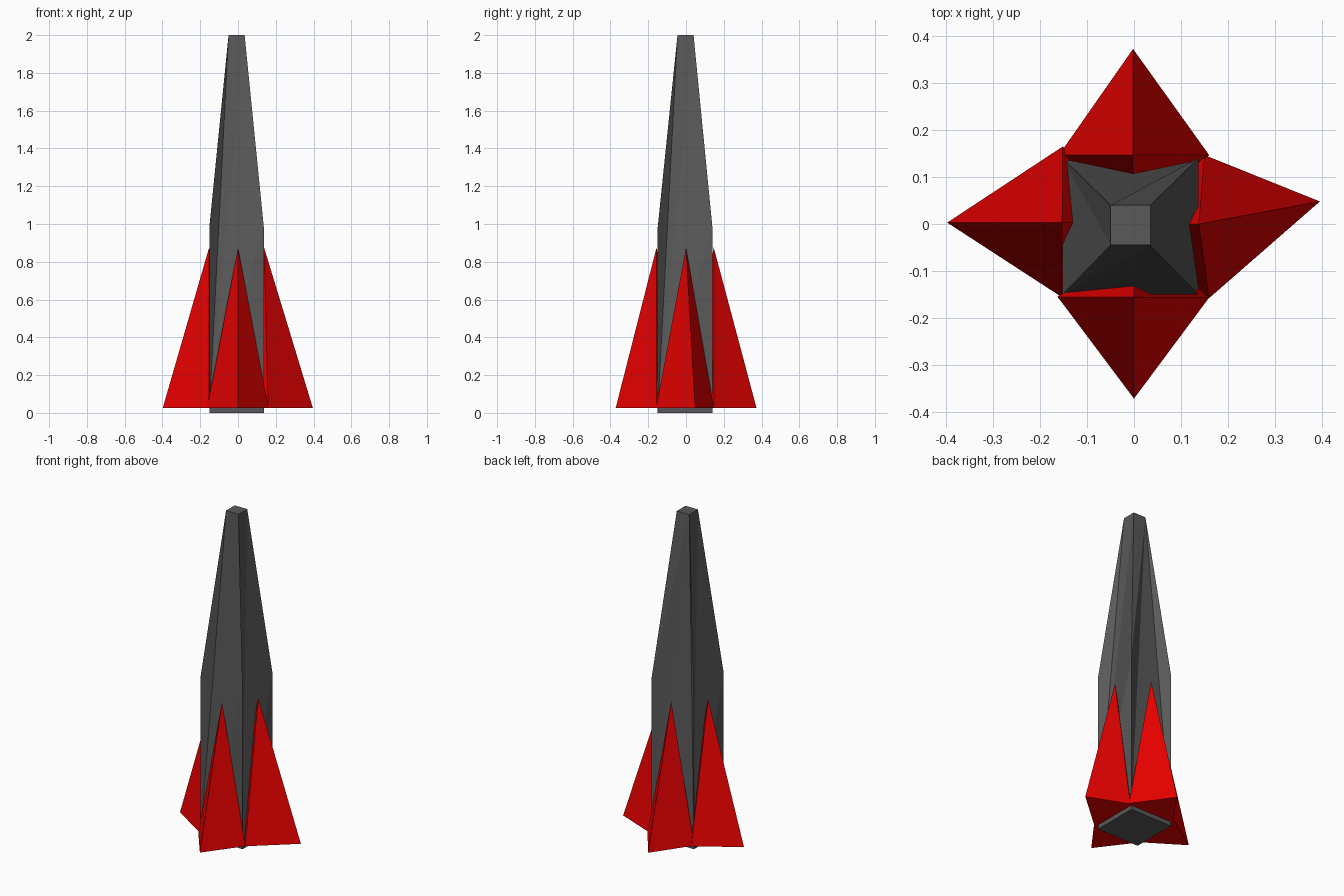
import bpy

if "Cube" in bpy.data.objects:
    bpy.data.objects.remove(bpy.data.objects["Cube"])


def make_mesh(name, verts, faces, material):
    mesh = bpy.data.meshes.new(name)
    mesh.from_pydata(verts, [], faces)
    mesh.update()
    mesh.materials.append(material)
    obj = bpy.data.objects.new(name, mesh)
    bpy.context.collection.objects.link(obj)
    return obj


red = bpy.data.materials.new("red_paint")
red.diffuse_color = (0.8, 0.0, 0.0, 1)
red.use_nodes = True
red.node_tree.nodes["Principled BSDF"].inputs["Base Color"].default_value = red.diffuse_color
grey = bpy.data.materials.new("dark_grey")
grey.diffuse_color = (0.1, 0.1, 0.1, 1)
grey.use_nodes = True
grey.node_tree.nodes["Principled BSDF"].inputs["Base Color"].default_value = grey.diffuse_color

# Square body from three rings (x0, x1, y0, y1, z)
rings = [(-0.152, 0.137, -0.15, 0.14, 0.0),
         (-0.152, 0.137, -0.15, 0.14, 0.98),
         (-0.05, 0.035, -0.045, 0.04, 2.0)]
verts = []
for x0, x1, y0, y1, z in rings:
    verts += [(x0, y0, z), (x1, y0, z), (x1, y1, z), (x0, y1, z)]
faces = [(3, 2, 1, 0), (8, 9, 10, 11)]
# Each side is a six-sided outline fanned from one corner, which dents it slightly
for i in range(4):
    j = (i + 1) % 4
    loop = [i, j, 4 + j, 8 + j, 8 + i, 4 + i]
    if i == 2:  # the back fans from a top corner
        loop = loop[3:] + loop[:3]
    faces += [(loop[0], loop[k], loop[k + 1]) for k in range(1, 5)]
make_mesh("body", verts, faces, grey)

# Four-sided spike fins: root corner, outer tip, root corner, inner corner, then apex
fins = {
    "front_fin": [(-0.163, -0.155), (0.0, -0.372), (0.16, -0.157), (0.0, 0.005), (0.0, -0.156)],
    "right_fin": [(0.16, -0.158), (0.396, 0.048), (0.15, 0.147), (-0.02, 0.0), (0.138, 0.0)],
    "back_fin": [(0.16, 0.147), (-0.002, 0.373), (-0.16, 0.147), (-0.002, -0.013), (-0.002, 0.147)],
    "left_fin": [(-0.152, 0.165), (-0.398, 0.003), (-0.155, -0.155), (0.008, 0.003), (-0.153, 0.003)],
}
for name, points in fins.items():
    pts = [(x, y, 0.027) for x, y in points[:4]] + [(*points[4], 0.875)]
    sides = [(k, (k + 1) % 4, 4) for k in range(4)]
    make_mesh(name, pts, [(3, 2, 1, 0)] + sides, red)
